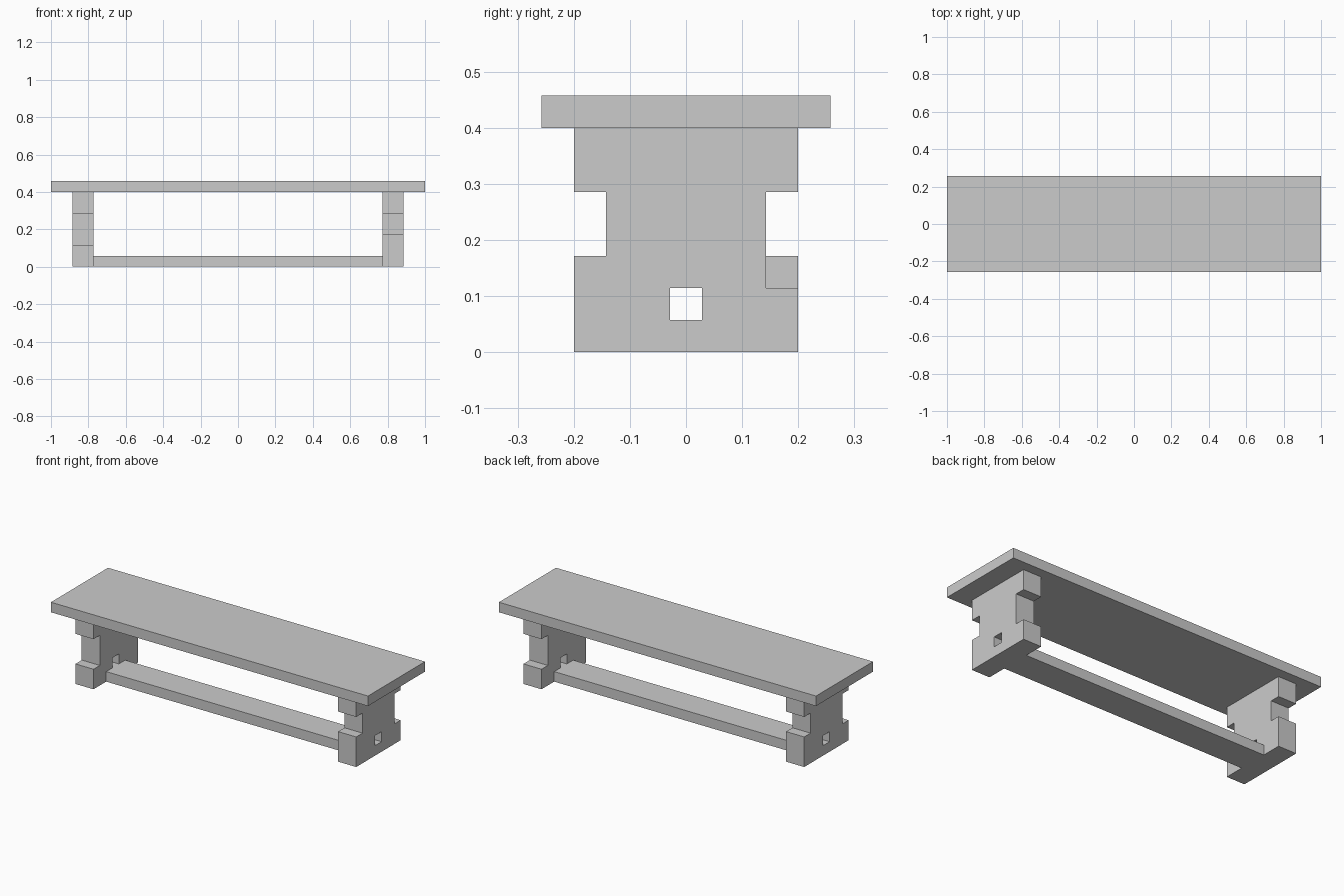
import bpy, bmesh
from mathutils import Matrix, Vector

if "Cube" in bpy.data.objects:
    bpy.data.objects.remove(bpy.data.objects["Cube"])

U = 2 / 35  # the bench is laid out on a grid 35 units long


def make_object(name, bm):
    bmesh.ops.recalc_face_normals(bm, faces=bm.faces)
    me = bpy.data.meshes.new(name)
    bm.to_mesh(me)
    bm.free()
    ob = bpy.data.objects.new(name, me)
    bpy.context.collection.objects.link(ob)
    return ob


def box(name, size, z_bottom):
    bm = bmesh.new()
    sx, sy, sz = (s * U for s in size)
    bmesh.ops.create_cube(bm, size=1, matrix=Matrix.Translation((0, 0, z_bottom * U + sz / 2))
                          @ Matrix.Diagonal((sx, sy, sz, 1)))
    return make_object(name, bm)


def leg(name, loops, x0, x1):
    """Fill the y-z loops (outline plus hole) and extrude along x."""
    bm = bmesh.new()
    edges = []
    for loop in loops:
        vs = [bm.verts.new((x0 * U, y * U, z * U)) for y, z in loop]
        edges += [bm.edges.new((a, b)) for a, b in zip(vs, vs[1:] + vs[:1])]
    bmesh.ops.triangle_fill(bm, edges=edges, use_beauty=True, use_dissolve=False)
    ext = bmesh.ops.extrude_face_region(bm, geom=bm.faces[:], use_keep_orig=True)
    moved = [g for g in ext["geom"] if isinstance(g, bmesh.types.BMVert)]
    bmesh.ops.translate(bm, verts=moved, vec=Vector(((x1 - x0) * U, 0, 0)))
    return make_object(name, bm)


# Seat plank and low stretcher
box("seat", (35, 9, 1), 7)
box("stretcher", (27, 3, 1), 0)

# Notched leg panel: the far-side notch reaches one unit lower
outline = [(-3.5, 0), (3.5, 0), (3.5, 2), (2.5, 2), (2.5, 5), (3.5, 5), (3.5, 7),
           (-3.5, 7), (-3.5, 5), (-2.5, 5), (-2.5, 3), (-3.5, 3)]
peg_hole = [(-0.5, 1), (0.5, 1), (0.5, 2), (-0.5, 2)]
right_leg = leg("right_leg", [outline, peg_hole], 13.5, 15.5)

# Left leg is the right one turned half a turn
left_leg = right_leg.copy()
left_leg.data = right_leg.data.copy()
left_leg.name = "left_leg"
left_leg.data.transform(Matrix.Rotation(3.141592653589793, 4, 'Z'))
bpy.context.collection.objects.link(left_leg)
